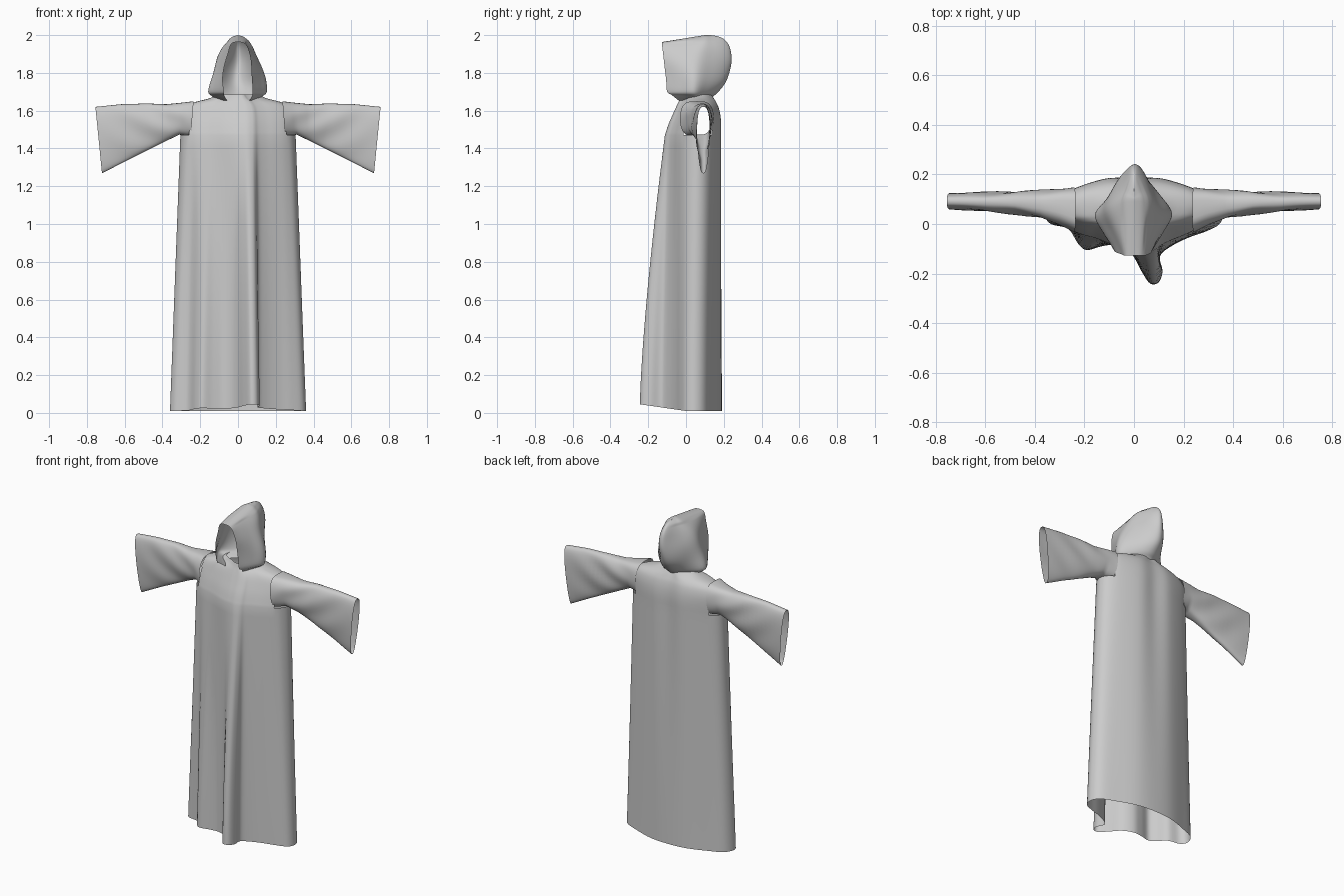
import bpy, bmesh, math
from mathutils import Vector

if "Cube" in bpy.data.objects:
    bpy.data.objects.remove(bpy.data.objects["Cube"])


def spline(pts, n, closed):
    """Smooth curve through the control points, n samples per span."""
    pts = [Vector(p) for p in pts]
    m, out = len(pts), []
    get = (lambda i: pts[i % m]) if closed else (lambda i: pts[max(0, min(m - 1, i))])
    for i in range(m if closed else m - 1):
        a, b, c, d = (get(i + k) for k in (-1, 0, 1, 2))
        for s in range(n):
            t = s / n
            out.append(0.5 * (2 * b + (c - a) * t + (2 * a - 5 * b + 4 * c - d) * t * t
                              + (3 * b - a - 3 * c + d) * t ** 3))
    return out if closed else out + [pts[-1]]


def loft(name, rings, closed, drop=None):
    """Skin equal-length rings; drop(center) removes faces for openings."""
    bm = bmesh.new()
    grid = [[bm.verts.new(p) for p in r] for r in rings]
    n = len(rings[0])
    for a, b in zip(grid, grid[1:]):
        for i in range(n if closed else n - 1):
            j = (i + 1) % n
            bm.faces.new((a[i], a[j], b[j], b[i]))
    if drop:
        bad = [f for f in bm.faces if drop(f.calc_center_median())]
        bmesh.ops.delete(bm, geom=bad, context='FACES')
    bmesh.ops.remove_doubles(bm, verts=bm.verts[:], dist=0.0005)
    bmesh.ops.recalc_face_normals(bm, faces=bm.faces[:])
    for f in bm.faces:
        f.smooth = True
    me = bpy.data.meshes.new(name)
    bm.to_mesh(me)
    bm.free()
    ob = bpy.data.objects.new(name, me)
    bpy.context.collection.objects.link(ob)
    return ob


# Robe body: hem outline (x, y) paired with chest outline (x, y)
front = [(-.36, .04, -.305, .06), (-.335, 0, -.285, 0), (-.265, -.02, -.24, -.03),
         (-.225, -.08, -.2, -.045), (-.19, -.105, -.16, -.055), (-.13, -.09, -.12, -.07),
         (-.07, -.085, -.07, -.09), (-.01, -.12, -.02, -.105), (.03, -.19, .02, -.11),
         (.065, -.24, .05, -.112), (.1, -.235, .075, -.107), (.115, -.19, .09, -.1),
         (.105, -.13, .11, -.085), (.15, -.09, .15, -.065), (.22, -.055, .2, -.045),
         (.29, -.03, .25, -.02), (.345, 0, .285, .01)]
back = [(.36, .05, .305, .06), (.33, .1, .285, .11), (.24, .14, .22, .15), (.12, .18, .1, .185)]
outline = (front + back + [(0, .19, 0, .178)]
           + [(-a, b, -c, d) for a, b, c, d in reversed(back[1:])])
hem = spline([(a, b, 0) for a, b, c, d in outline], 5, True)
chest = spline([(c, d, 0) for a, b, c, d in outline], 5, True)

ARMPIT = 1.47
rings = []
for k in range(25):
    t = k / 24
    ring = []
    for h, c in zip(hem, chest):
        z0 = .01 + .035 * max(0, -h.y / .24)
        y = h.y + (c.y - h.y) * t ** 1.4
        ring.append((h.x + (c.x - h.x) * t, y, z0 + (ARMPIT - z0) * t))
    rings.append(ring)

# Shoulders and neck: chest outline squeezed to (z, x scale, front y, back y)
for z, sx, yf, yb in spline([Vector(v) for v in (
        (1.47, 1, -.112, .187), (1.53, .99, -.092, .187), (1.58, .97, -.07, .182),
        (1.62, .9, -.052, .172), (1.645, .75, -.04, .16), (1.665, .5, -.03, .148),
        (1.685, .36, -.022, .135))], 3, False)[1:]:
    rings.append([(c.x * sx, yf + (c.y + .112) / .299 * (yb - yf), z) for c in chest])
loft("robe_body", rings, True, lambda p: abs(p.x) > .255 and p.z > ARMPIT)

# Sleeves: (top x, top z, bottom x, bottom z, centre y, half width, roundness, taper)
stations = [(.235, 1.65, .25, 1.465, .058, .09, .5, 0),
            (.3, 1.642, .31, 1.473, .07, .076, .6, .15),
            (.38, 1.634, .38, 1.44, .08, .062, .7, .25),
            (.48, 1.638, .47, 1.395, .086, .052, .75, .3),
            (.62, 1.634, .595, 1.333, .09, .044, .75, .35),
            (.755, 1.62, .72, 1.268, .092, .039, .7, .35)]
fine = []
for i in range(len(stations) - 1):
    for s in range(5):
        fine.append([a + (b - a) * s / 5 for a, b in zip(stations[i], stations[i + 1])])
fine.append(list(stations[-1]))
for side, name in ((-1, "left_sleeve"), (1, "right_sleeve")):
    rings = []
    for xt, zt, xb, zb, yc, hw, pw, tp in fine:
        ring = []
        for i in range(40):
            a = 2 * math.pi * i / 40
            u = (1 - math.cos(a)) / 2
            s = math.sin(a)
            fade = math.sin(math.pi * min(1, max(0, (xt - .235) / .52)))
            fold = .005 * fade * math.sin(28 * xt + 9 * u) * abs(s)
            y = yc + math.copysign(abs(s) ** pw, s) * hw * (1 - tp * u) + fold
            ring.append((side * (xt + (xb - xt) * u), y, zt + (zb - zt) * u))
        rings.append(ring)
    loft(name, rings, True)

# Hood: open-fronted slices (z, lip x, lip y, half width, widest y, back y, front dip)
slices = [(1.655, .06, -.04, .1, .05, .135, 0), (1.675, .075, -.075, .135, .045, .145, -.01),
          (1.7, .075, -.1, .155, .04, .172, 0), (1.76, .078, -.105, .146, .045, .215, 0),
          (1.85, .07, -.115, .118, .055, .24, .005), (1.92, .055, -.122, .09, .065, .236, .012),
          (1.965, .042, -.127, .06, .08, .215, .02), (1.99, .025, -.128, .033, .09, .18, .03),
          (2.0, .0, -.128, .0, .09, .13, .037)]
rings = []
for z, xf, yf, w, ym, yb, dip in spline([Vector(s) for s in slices], 4, False):
    half = [(xf, yf, 0), (xf + (w - xf) * .6, yf + (ym - yf) * .5, 0), (w, ym, 0),
            (w * .68, ym + (yb - ym) * .45, 0), (w * .3, ym + (yb - ym) * .86, 0)]
    path = [(-x, y, 0) for x, y, _ in half] + [(0, yb, 0)] + half[::-1]
    ring = []
    for p in spline(path, 5, False):
        f = max(0, min(1, (.1 - p.y) / .23))
        ring.append((p.x + .004 * math.sin(25 * z + 20 * p.y) * (w > .05), p.y, z - dip * f))
    rings.append(ring)
loft("hood", rings, False)
